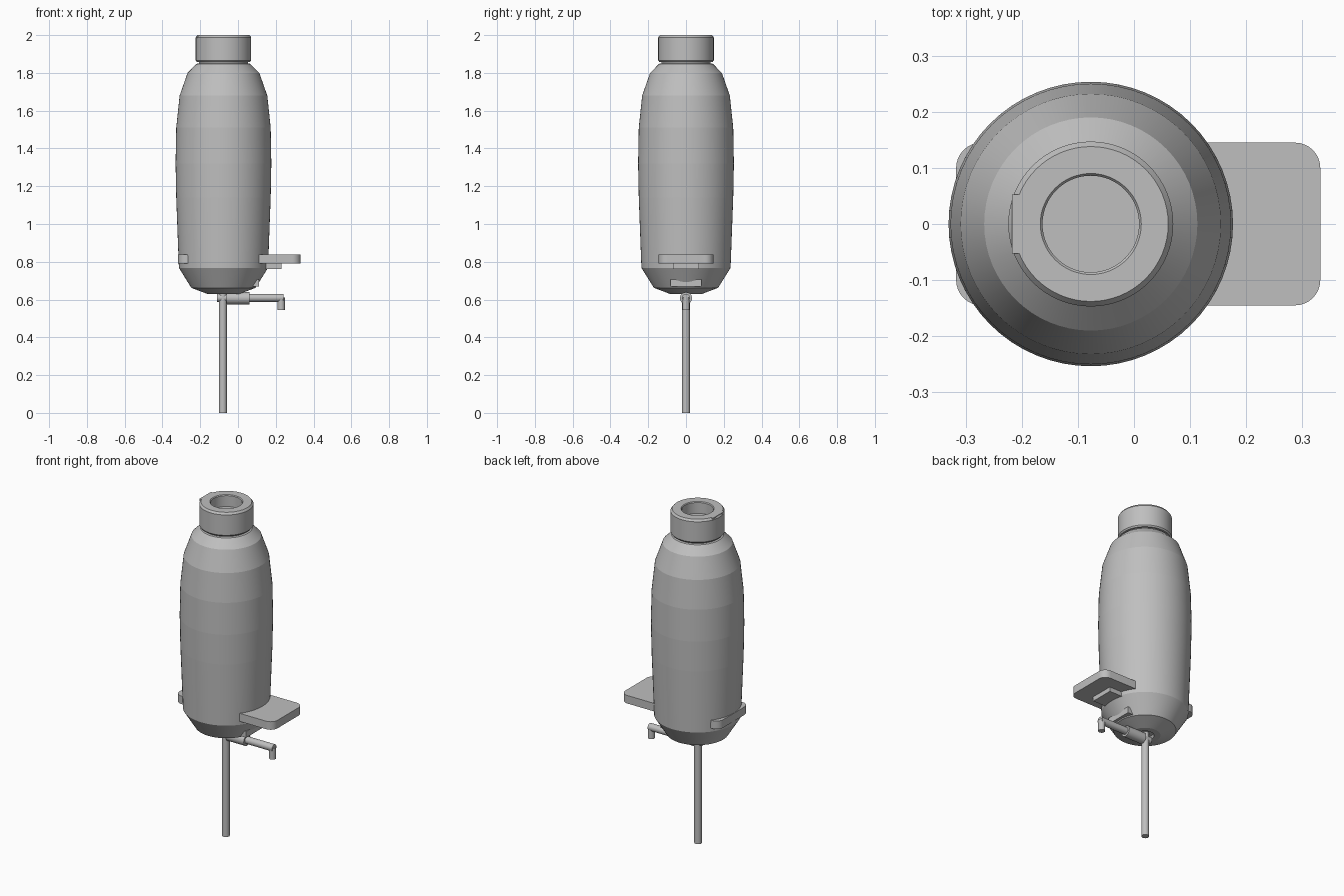
import bpy, bmesh, math
from mathutils import Matrix, Vector

if "Cube" in bpy.data.objects:
    bpy.data.objects.remove(bpy.data.objects["Cube"])

AXIS = -0.077  # x position of the bottle axis

grey = bpy.data.materials.new("plain grey")
grey.diffuse_color = (0.52, 0.52, 0.52, 1)
grey.use_nodes = True
grey.node_tree.nodes["Principled BSDF"].inputs["Base Color"].default_value = grey.diffuse_color


def finish(name, bm):
    """Store a bmesh as an object, smooth around but crisp at its rims."""
    bmesh.ops.recalc_face_normals(bm, faces=bm.faces)
    for f in bm.faces:
        f.smooth = True
    for e in bm.edges:
        if len(e.link_faces) == 2 and e.calc_face_angle() > math.radians(25):
            e.smooth = False
    me = bpy.data.meshes.new(name)
    bm.to_mesh(me)
    bm.free()
    me.materials.append(grey)
    ob = bpy.data.objects.new(name, me)
    bpy.context.collection.objects.link(ob)
    return ob


def lathe(name, profile, segments=64):
    """Revolve (radius, z) points around the bottle axis and close both ends."""
    bm = bmesh.new()
    rings = []
    for r, z in profile:
        rings.append([bm.verts.new((AXIS + r * math.cos(2 * math.pi * i / segments),
                                    r * math.sin(2 * math.pi * i / segments), z))
                      for i in range(segments)])
    for a, b in zip(rings, rings[1:]):
        for i in range(segments):
            j = (i + 1) % segments
            bm.faces.new((a[i], a[j], b[j], b[i]))
    bm.faces.new(rings[0])
    bm.faces.new(rings[-1])
    for ring in rings:  # crisp bands between the rings
        for i in range(segments):
            bm.edges.get((ring[i], ring[(i + 1) % segments])).smooth = False
    return finish(name, bm)


def rod(name, start, end, radius, segments=24):
    a, b = Vector(start), Vector(end)
    bm = bmesh.new()
    rot = (b - a).to_track_quat('Z', 'Y').to_matrix().to_4x4()
    bmesh.ops.create_cone(bm, cap_ends=True, segments=segments, radius1=radius,
                          radius2=radius, depth=(b - a).length,
                          matrix=Matrix.Translation((a + b) / 2) @ rot)
    return finish(name, bm)


def block(name, lo, hi, corner=0.0):
    """Box between two corners, with optional rounded vertical edges."""
    lo, hi = Vector(lo), Vector(hi)
    bm = bmesh.new()
    bmesh.ops.create_cube(bm, size=1, matrix=Matrix.Translation((lo + hi) / 2)
                          @ Matrix.Diagonal((*(hi - lo), 1)))
    if corner:
        upright = [e for e in bm.edges
                   if abs(e.verts[0].co.z - e.verts[1].co.z) > 0.001]
        bmesh.ops.bevel(bm, geom=upright, offset=corner, segments=8,
                        profile=0.5, affect='EDGES')
    return finish(name, bm)


# Bottle with tapered base, gently swelling wall, shoulder and neck
lathe("bottle_body", [
    (0.045, 0.645), (0.05, 0.63), (0.085, 0.63), (0.17, 0.662), (0.236, 0.768),
    (0.25, 1.14), (0.2535, 1.32), (0.25, 1.51), (0.232, 1.68), (0.19, 1.80),
    (0.142, 1.848), (0.13, 1.85), (0.13, 1.88)])

# Screw cap with an open recess
lathe("cap", [
    (0.13, 1.858), (0.141, 1.858), (0.147, 1.866), (0.147, 1.988),
    (0.138, 2.0), (0.09, 2.0), (0.086, 1.995), (0.086, 1.93)])
block("cap_tab", (-0.217, -0.053, 1.985), (-0.18, 0.053, 2.0))

# Shelf plate passing through the bottle, with its support pads
block("shelf", (-0.317, -0.145, 0.79), (0.332, 0.145, 0.838), 0.045)
block("shelf_pad", (0.08, -0.07, 0.763), (0.23, 0.07, 0.791))
block("base_bracket", (0.03, -0.083, 0.668), (0.112, 0.083, 0.705))

# Stem and the side spout
rod("stem", (-0.08, 0, 0), (-0.08, 0, 0.66), 0.021)
rod("spout_pipe", (-0.11, 0, 0.609), (0.24, 0, 0.609), 0.021)
rod("spout_collar", (-0.06, 0, 0.607), (0.06, 0, 0.607), 0.032)
rod("spout_nozzle", (0.229, 0, 0.545), (0.229, 0, 0.612), 0.019)
